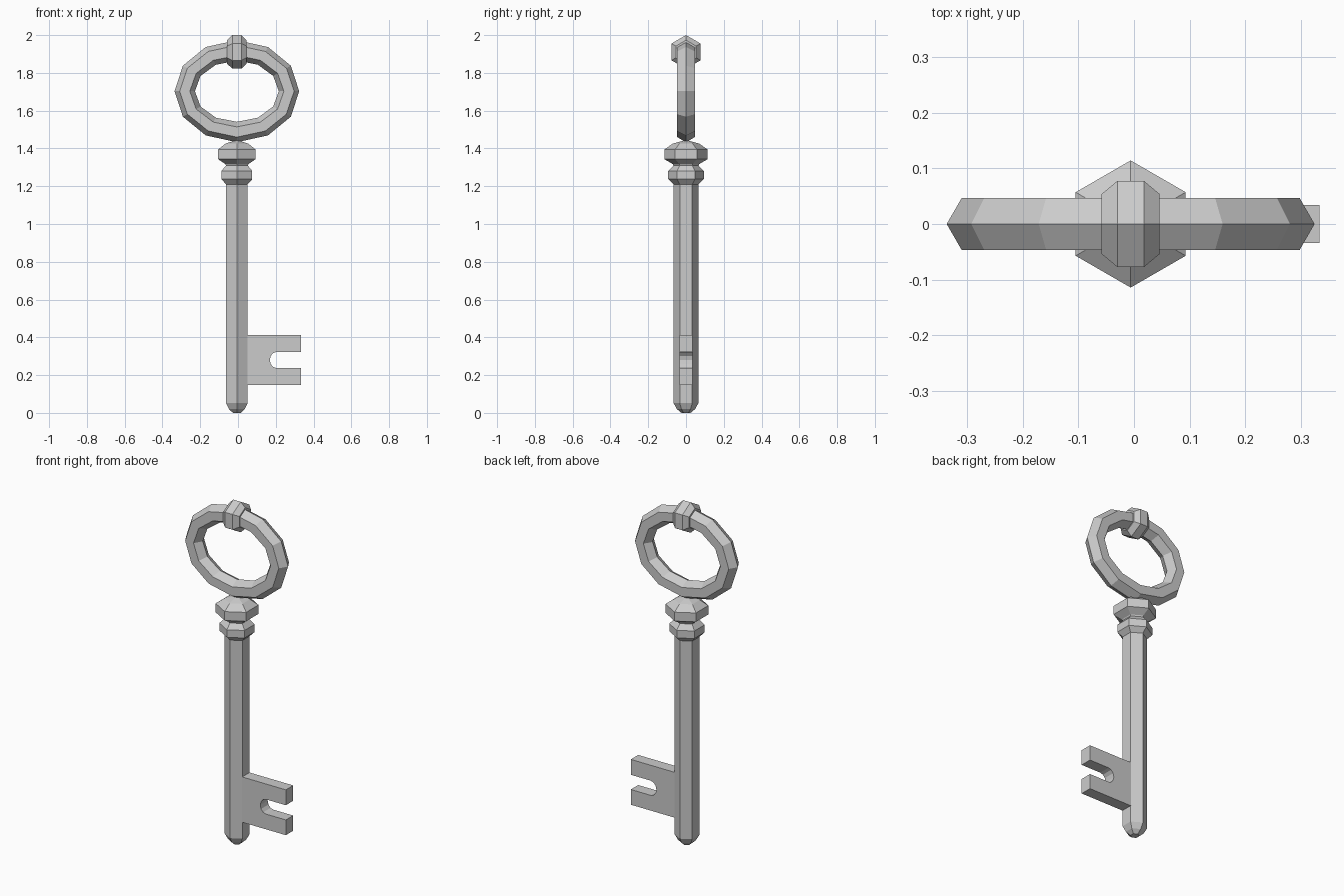
import bpy
import bmesh
from math import sin, cos, pi, radians
from mathutils import Matrix

if "Cube" in bpy.data.objects:
    bpy.data.objects.remove(bpy.data.objects["Cube"])

CX = -0.006  # the shaft axis sits slightly left of centre


def finish(name, bm):
    bmesh.ops.recalc_face_normals(bm, faces=bm.faces)
    me = bpy.data.meshes.new(name)
    bm.to_mesh(me)
    bm.free()
    ob = bpy.data.objects.new(name, me)
    bpy.context.collection.objects.link(ob)
    return ob


def skin(bm, rings, closed):
    """Join successive vertex loops with quads."""
    n = len(rings[0])
    pairs = list(zip(rings, rings[1:]))
    if closed:
        pairs.append((rings[-1], rings[0]))
    for a, b in pairs:
        for i in range(n):
            j = (i + 1) % n
            bm.faces.new((a[i], a[j], b[j], b[i]))
    if not closed:
        bm.faces.new(rings[0])
        bm.faces.new(rings[-1])


def hex_turned(name, profile, matrix):
    """Turn a (radius, height) profile with six sides, corners on +-y."""
    bm = bmesh.new()
    rings = [[bm.verts.new((r * sin(k * pi / 3), r * cos(k * pi / 3), h))
              for k in range(6)] for r, h in profile]
    skin(bm, rings, False)
    bm.transform(matrix)
    return finish(name, bm)


upright = Matrix.Translation((CX, 0, 0))

# Shaft with rounded tip
hex_turned("shaft", [(0.024, 0), (0.048, 0.02), (0.066, 0.052), (0.066, 1.215)], upright)

# Two collars and the little neck under the ring
hex_turned("collars", [(0.066, 1.21), (0.094, 1.237), (0.094, 1.281), (0.066, 1.31),
                       (0.07, 1.317), (0.114, 1.343), (0.114, 1.395), (0.069, 1.426),
                       (0.01, 1.442)], upright)

# Oval bow: twelve segments, hexagonal cross-section pointing outwards
bm = bmesh.new()
rings = []
for s in range(12):
    a = s * pi / 6
    ring = []
    for k in range(6):
        d, y = 0.054 * cos(k * pi / 3), 0.054 * sin(k * pi / 3)
        ring.append(bm.verts.new((CX + (0.276 + d) * cos(a), y,
                                  1.703 + (0.216 + d) * sin(a))))
    rings.append(ring)
skin(bm, rings, True)
finish("bow_ring", bm)

# Bead wrapped round the top of the bow, axis along x, corners on +-z
bead_matrix = (Matrix.Translation((CX, 0, 1.911)) @ Matrix.Rotation(radians(90), 4, 'Y')
               @ Matrix.Rotation(radians(90), 4, 'Z'))
hex_turned("bow_bead", [(0.062, -0.052), (0.089, -0.024), (0.089, 0.024), (0.062, 0.052)],
           bead_matrix)

# Bit: flat plate with a round-ended slot
outline = [(0.0, 0.148), (0.333, 0.148), (0.333, 0.237)]
for k in range(7):
    a = radians(-90 - 30 * k)
    outline.append((0.205 + 0.037 * cos(a), 0.28 + 0.043 * sin(a)))
outline += [(0.333, 0.323), (0.333, 0.413), (0.0, 0.413)]
bm = bmesh.new()
skin(bm, [[bm.verts.new((x, y, z)) for x, z in outline] for y in (-0.034, 0.034)], False)
finish("bit", bm)
